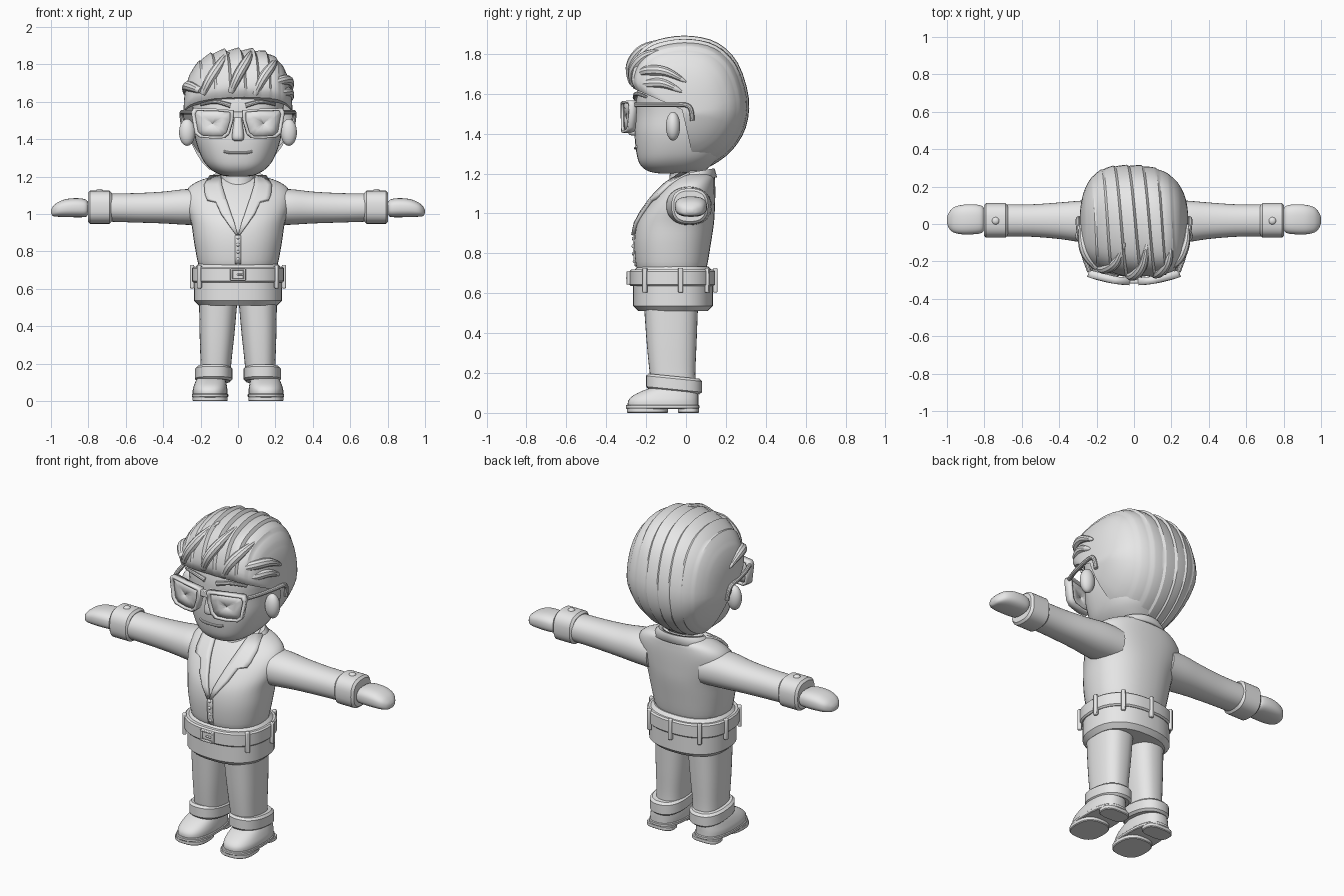
import bpy, bmesh, math
from mathutils import Vector

cube = bpy.data.objects.get("Cube")
if cube:
    bpy.data.objects.remove(cube, do_unlink=True)

GREY = (0.8, 0.8, 0.8, 1)
mat = bpy.data.materials.new("plain_grey")
mat.use_nodes = True
mat.diffuse_color = GREY
mat.node_tree.nodes["Principled BSDF"].inputs["Base Color"].default_value = GREY


def finish(obj, mirror=False, angle=35):
    obj.data.materials.clear()
    obj.data.materials.append(mat)
    bpy.ops.object.select_all(action='DESELECT')
    obj.select_set(True)
    bpy.context.view_layer.objects.active = obj
    bpy.ops.object.shade_smooth_by_angle(angle=math.radians(angle))
    if mirror:
        obj.modifiers.new("mirror", 'MIRROR').use_mirror_merge = False
    return obj


def surface(name, rows, closed=True, caps=True, mirror=False, thick=0, angle=35):
    """Skin rows of points, optionally closing each row and capping the ends."""
    bm = bmesh.new()
    grid = [[bm.verts.new(p) for p in row] for row in rows]
    n = len(rows[0])
    for a, b in zip(grid, grid[1:]):
        for i in range(n if closed else n - 1):
            j = (i + 1) % n
            bm.faces.new((a[i], a[j], b[j], b[i]))
    if caps:
        bm.faces.new(grid[0])
        bm.faces.new(grid[-1])
    bmesh.ops.remove_doubles(bm, verts=bm.verts[:], dist=0.0002)
    bmesh.ops.recalc_face_normals(bm, faces=bm.faces[:])
    mesh = bpy.data.meshes.new(name)
    bm.to_mesh(mesh)
    bm.free()
    obj = bpy.data.objects.new(name, mesh)
    bpy.context.collection.objects.link(obj)
    finish(obj, mirror, angle)
    if thick:
        mod = obj.modifiers.new("thickness", 'SOLIDIFY')
        mod.thickness, mod.offset = thick, 0
    return obj


def resample(rows, k):
    """Smooth curve through rows of numbers."""
    out = []
    for i in range(len(rows) - 1):
        a, b = rows[max(i - 1, 0)], rows[i]
        c, d = rows[i + 1], rows[min(i + 2, len(rows) - 1)]
        for s in range(k):
            t = s / k
            out.append([q + t / 2 * (r - p + t * (2*p - 5*q + 4*r - e + t * (3*(q - r) + e - p)))
                        for p, q, r, e in zip(a, b, c, d)])
    return out + [list(rows[-1])]


def oval(lo_a, hi_a, lo_b, hi_b, angle, n):
    c, s = math.cos(angle), math.sin(angle)
    power = lambda v: math.copysign(abs(v) ** (2 / n), v)
    return ((lo_a + hi_a) / 2 + (hi_a - lo_a) / 2 * power(c),
            (lo_b + hi_b) / 2 + (hi_b - lo_b) / 2 * power(s))


def loft(name, rows, axis='z', n=2.4, k=4, seg=36, mirror=False, tilt=0):
    """Stack ovals given as (position, low a, high a, low b, high b)."""
    rings = []
    for t, *box in resample(rows, k):
        ring = []
        for i in range(seg):
            a, b = oval(*box, math.tau * i / seg, n)
            ring.append((a, b, t + tilt * b) if axis == 'z' else (t, a, b))
        rings.append(ring)
    return surface(name, rings, mirror=mirror)


def band(name, z0, z1, box, edge=0.012, **kw):
    """Loft with softened top and bottom edges."""
    x0, x1, y0, y1 = box
    small = (x0 + edge, x1 - edge, y0 + edge, y1 - edge)
    return loft(name, [(z0, *small), (z0 + edge, *box), (z1 - edge, *box), (z1, *small)], k=1, **kw)


def tube(name, points, r, radii=None, mirror=False):
    cu = bpy.data.curves.new(name, 'CURVE')
    cu.dimensions, cu.bevel_depth, cu.bevel_resolution = '3D', r, 3
    cu.use_fill_caps = True
    pts = resample(points, 6)
    sp = cu.splines.new('POLY')
    sp.points.add(len(pts) - 1)
    for i, p in enumerate(pts):
        sp.points[i].co = (*p, 1)
        if radii:
            sp.points[i].radius = radii(i / (len(pts) - 1))
    obj = bpy.data.objects.new(name, cu)
    bpy.context.collection.objects.link(obj)
    bpy.ops.object.select_all(action='DESELECT')
    obj.select_set(True)
    bpy.context.view_layer.objects.active = obj
    bpy.ops.object.convert(target='MESH')
    return finish(bpy.context.object, mirror)


def box(name, loc, size, turn=0, bevel=0.004, mirror=False):
    bpy.ops.mesh.primitive_cube_add(size=1, location=(0, 0, 0))
    obj = bpy.context.object
    obj.name = name
    for v in obj.data.vertices:
        p = Vector([a * b for a, b in zip(v.co, size)])
        c, s = math.cos(turn), math.sin(turn)
        v.co = Vector((p.x * c - p.y * s, p.x * s + p.y * c, p.z)) + Vector(loc)
    finish(obj, mirror)
    mod = obj.modifiers.new("bevel", 'BEVEL')
    mod.width, mod.segments = bevel, 2
    return obj


def ball(name, loc, scale, mirror=False):
    loft(name, [(loc[2] - scale[2] * math.cos(math.pi * i / 14),
                 loc[0] - scale[0] * w, loc[0] + scale[0] * w,
                 loc[1] - scale[1] * w, loc[1] + scale[1] * w)
                for i in range(15) for w in [max(math.sin(math.pi * i / 14), 0.01)]],
         n=2, k=1, seg=24, mirror=mirror)


sym = lambda rows: [(z, -w, w, f, b) for z, w, f, b in rows]

# Torso and hips
torso = sym([(.715, .195, -.23, .09), (.735, .213, -.25, .105), (.85, .235, -.26, .125),
             (.95, .25, -.245, .14), (1.03, .275, -.20, .145), (1.1, .283, -.145, .147),
             (1.15, .255, -.095, .146), (1.185, .19, -.05, .142), (1.205, .11, -.02, .12)])
loft("shirt_body", torso, n=2.3)
band("trouser_hips", .512, .735, (-.235, .235, -.265, .135), edge=.025)
loft("neck", sym([(1.08, .11, -.11, .11), (1.16, .095, -.085, .10), (1.24, .09, -.08, .10)]), n=2)


def chest(x, z):
    """Front of the shirt at a given place."""
    rows = resample(torso, 4)
    r = min(rows, key=lambda q: abs(q[0] - z))
    for p, q in zip(rows, rows[1:]):
        if p[0] <= z <= q[0]:
            f = (z - p[0]) / (q[0] - p[0])
            r = [u + f * (v - u) for u, v in zip(p, q)]
    u = min(abs(x) / r[2], 0.97)
    return (r[3] + r[4]) / 2 - (r[4] - r[3]) / 2 * (1 - u ** 2.3) ** (1 / 2.3)


# Lapels, collar and button strip
lapel = [(1.2, .09, .15), (1.15, .085, .18), (1.1, .07, .175), (1.075, .062, .165),
         (1.065, .058, .12), (1.0, .036, .09), (.95, .018, .055), (.89, .001, .012)]
surface("lapel", [[(x, chest(x, z) - .008, z) for i in range(5) for x in [a + (b - a) * i / 4]]
                  for z, a, b in lapel], closed=False, caps=False, mirror=True, thick=.02)
surface("collar", [[(w * math.cos(a), .03 + d * math.sin(a), h - .02 * (1 - math.sin(a)))
                    for a in [math.radians(-35 + 10 * i) for i in range(26)]]
                   for w, d, h in [(.115, .095, 1.215), (.135, .11, 1.22), (.18, .12, 1.18)]],
        closed=False, caps=False, thick=.014)
surface("button_strip", [[(x, chest(x, z) - .003, z) for x in (-.016, .016)]
                         for z in [.735 + .03 * i for i in range(6)]],
        closed=False, caps=False, thick=.008)
for i in range(4):
    z = .76 + .038 * i
    ball("shirt_button", (0, chest(0, z) - .006, z), (.009, .007, .009))

# Belt, buckle and loops
belt = (-.247, .247, -.283, .147)
band("belt", .635, .718, belt, edge=.008)
box("buckle_plate", (0, -.284, .677), (.06, .015, .045))
for s in (-1, 1):
    box("buckle_side", (s * .036, -.288, .677), (.012, .022, .066))
    box("buckle_rail", (0, -.288, .677 + s * .028), (.08, .022, .011))
box("buckle_pin", (.012, -.294, .677), (.035, .012, .01))
for deg in (-36, 8, 52, 90):
    a = math.radians(deg)
    p, q = (Vector(oval(*belt, a + e, 2.4)) for e in (-.05, .05))
    mid, d = (p + q) / 2, q - p
    box("belt_loop", (mid.x, mid.y, .665), (.024, .022, .125), math.atan2(d.y, d.x), .006, deg < 90)

# Arms, cuffs and hands
loft("sleeve", [(.17, -.10, .13, .94, 1.13), (.28, -.097, .125, .943, 1.133), (.4, -.08, .115, .95, 1.12),
                (.55, -.068, .105, .955, 1.112), (.7, -.066, .105, .96, 1.11)], axis='x', n=2.2, mirror=True)
band("sleeve_cuff", .675, .803, (-.073, .112, .948, 1.125), axis='x', n=2.6, mirror=True)
ball("cuff_button", (.74, .017, 1.122), (.02, .02, .013), mirror=True)
loft("hand", [(.80, -.03, .08, 1.0, 1.06), (.815, -.048, .098, .985, 1.078), (.86, -.055, .105, .983, 1.085),
              (.92, -.055, .102, .984, 1.08), (.965, -.045, .088, .986, 1.062),
              (.99, -.022, .06, .99, 1.04), (1.0, .005, .035, 1.005, 1.022)], axis='x', n=2.6, mirror=True)

# Legs, turn-ups and shoes
loft("trouser_leg", [(.12, .04, .2, -.17, .05), (.2, .036, .2, -.182, .047),
                     (.35, .02, .205, -.197, .053), (.53, .004, .208, -.21, .06)], n=2.5, mirror=True)
band("trouser_turnup", .10, .178, (.03, .23, -.2, .08), mirror=True, tilt=-.1)
loft("shoe_upper", [(.03, .058, .242, -.292, .062), (.06, .057, .242, -.29, .062), (.085, .06, .235, -.268, .062),
                    (.11, .065, .225, -.22, .06), (.13, .07, .215, -.17, .055), (.16, .07, .2, -.15, .05)],
     n=2.5, mirror=True)
band("shoe_welt", .02, .04, (.052, .246, -.302, .067), edge=.004, n=2.6, mirror=True)
band("shoe_sole", 0, .025, (.055, .243, -.297, -.09), edge=.004, n=2.6, mirror=True)
band("shoe_heel", 0, .025, (.065, .233, -.04, .065), edge=.004, n=3, mirror=True)

# Head, ears, nose, mouth and brows
loft("head", sym([(1.2, .05, -.13, .05), (1.212, .10, -.19, .09), (1.245, .152, -.23, .13),
                  (1.3, .193, -.248, .18), (1.4, .228, -.258, .22), (1.5, .237, -.252, .23),
                  (1.6, .245, -.247, .21), (1.7, .23, -.21, .18), (1.78, .13, -.1, .1)]), n=2.5)
ball("ear", (.272, -.065, 1.437), (.043, .036, .072), mirror=True)
loft("nose", sym([(1.39, .016, -.272, -.23), (1.4, .03, -.288, -.22), (1.43, .031, -.29, -.22),
                  (1.5, .022, -.27, -.22), (1.54, .016, -.25, -.22)]), n=2.6)
tube("mouth", [(-.075, -.246, 1.335), (-.04, -.253, 1.328), (.04, -.253, 1.328), (.075, -.246, 1.335)], .007)
tube("eyebrow", [(.04, -.253, 1.58), (.12, -.248, 1.6), (.2, -.2, 1.585)], .014,
     lambda t: 1 - .5 * t, mirror=True)

# Sunglasses
outline = [(.022, 1.555), (.1, 1.562), (.232, 1.566), (.244, 1.545), (.226, 1.432), (.2, 1.41),
           (.13, 1.404), (.07, 1.406), (.045, 1.43), (.025, 1.5)]
mid = Vector((.135, 1.485))


def ring(f):
    pts = [mid + (Vector(p) - mid) * f for p in outline]
    return [(p.x, -.308 + .75 * p.x ** 2, p.y) for p in pts]


surface("glasses_rim", [ring(1), ring(.84)], caps=False, mirror=True, thick=.04)
surface("glasses_lens", [ring(.86), ring(.45), ring(.01)], caps=False, mirror=True, thick=.015)
box("glasses_bridge", (0, -.306, 1.53), (.07, .025, .035))
tube("glasses_temple", [(.238, -.255, 1.545), (.268, -.17, 1.545), (.292, -.06, 1.545), (.3, .0, 1.543),
                        (.3, .025, 1.52), (.293, .032, 1.465)], .012, mirror=True)

# Hair: combed strands running from the forehead over the crown to the nape
profile = resample([(-.262, 1.625), (-.285, 1.68), (-.26, 1.77), (-.2, 1.845), (-.1, 1.882), (.03, 1.89),
                    (.16, 1.855), (.26, 1.755), (.315, 1.58), (.3, 1.43), (.23, 1.315), (.13, 1.24),
                    (.05, 1.215)], 3)
pole = Vector((-.02, 1.52))
ends = [list(pole + (Vector(p) - pole) * .82) for p in (profile[0], profile[-1])]
profile = [ends[0]] + profile + [ends[1]]
cols, hair = 72, []
for i in range(cols + 1):
    t = math.sin(math.pi * (i / cols - .5))
    s = (1 - min(abs(t), 1) ** 2.7) ** (1 / 2.7)
    saw = (i % 6) / 5 - 1
    row = []
    for j, p in enumerate(profile):
        v = j / (len(profile) - 1)
        r = s * (1 + .055 * saw * (1 - t * t) * (.35 + .65 * math.sin(math.pi * min(1, v * 1.3 + .1)) ** 2))
        y, z = pole + (Vector(p) - pole) * r
        x = .291 * t * (1 - .9 * max(0, 1.5 - z)) + .05 * math.cos(math.pi * v) * (1 - t * t) * s
        row.append((x, y, z))
    hair.append(row)
surface("hair", hair, closed=False, caps=False, angle=28)

# Swept locks at the fringe and temple
taper = lambda t: .15 + 1.1 * math.sin(math.pi * (.12 + .88 * t)) ** .8
for pts in ([(.09, -.262, 1.64), (.13, -.262, 1.72), (.18, -.205, 1.79), (.2, -.1, 1.82)],
            [(-.04, -.27, 1.65), (0, -.275, 1.74), (.05, -.215, 1.825), (.07, -.1, 1.87)],
            [(-.19, -.235, 1.64), (-.15, -.24, 1.72), (-.09, -.2, 1.81), (-.05, -.1, 1.865)],
            [(.16, -.245, 1.69), (.235, -.19, 1.715), (.275, -.1, 1.71), (.285, 0, 1.66)],
            [(.17, -.24, 1.64), (.235, -.19, 1.65), (.275, -.11, 1.65), (.288, -.02, 1.61)],
            [(-.2, -.235, 1.66), (-.25, -.17, 1.68), (-.275, -.1, 1.68), (-.285, 0, 1.64)]):
    tube("hair_lock", pts, .022, taper)
